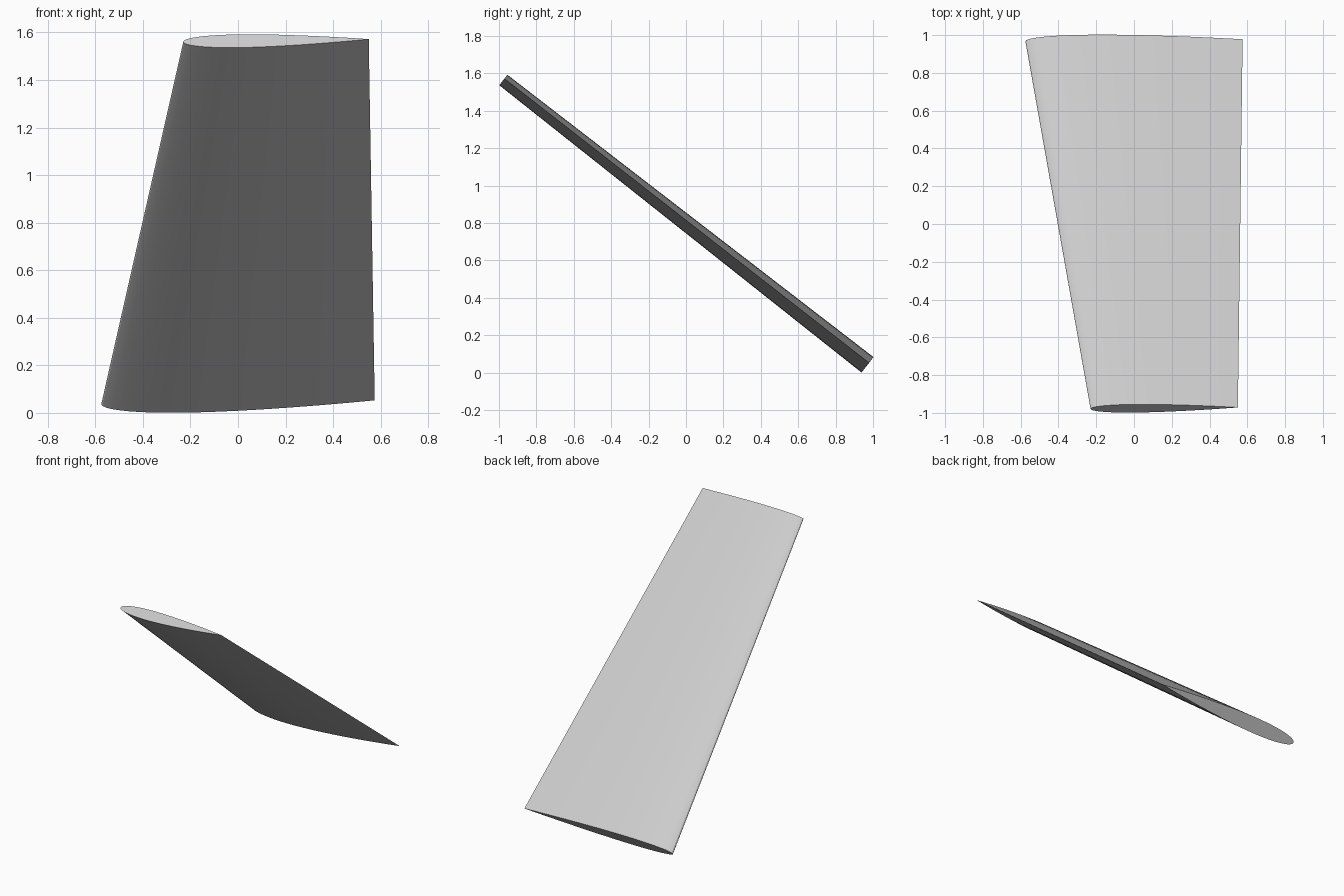
import bpy
import bmesh
import math
from mathutils import Vector

if "Cube" in bpy.data.objects:
    bpy.data.objects.remove(bpy.data.objects["Cube"], do_unlink=True)

STEPS = 24          # points along each side of the section
THICKNESS = 0.09    # thickness as a fraction of chord

# Leading and trailing edge points of the two end sections
root_lead, root_trail = Vector((-0.575, 0.967, 0.037)), Vector((0.575, 0.978, 0.053))
tip_lead, tip_trail = Vector((-0.23, -0.979, 1.561)), Vector((0.55, -0.971, 1.572))
span = (tip_lead + tip_trail - root_lead - root_trail)
span.x = 0
span.normalize()


def half_thickness(t):
    """Symmetric wing section, rounded in front and sharp behind."""
    return 5 * THICKNESS * (0.2969 * math.sqrt(t) - 0.126 * t - 0.3516 * t**2
                            + 0.2843 * t**3 - 0.1036 * t**4)


def section(bm, lead, trail):
    """Closed loop of vertices: over the top from the trailing edge, back underneath."""
    chord = trail - lead
    up = chord.cross(span).normalized()
    if up.z < 0:
        up.negate()
    loop = []
    for i in range(2 * STEPS):
        angle = math.pi * i / STEPS
        t = (1 + math.cos(angle)) / 2
        side = 1 if i < STEPS else -1
        offset = side * half_thickness(t) * chord.length if i else 0
        loop.append(bm.verts.new(lead + chord * t + up * offset))
    return loop


# Tapered wing panel lofted from root to tip, with flat end caps
bm = bmesh.new()
root = section(bm, root_lead, root_trail)
tip = section(bm, tip_lead, tip_trail)
for i in range(len(root)):
    j = (i + 1) % len(root)
    bm.faces.new((root[i], root[j], tip[j], tip[i]))
bm.faces.new(root)
bm.faces.new(tip)
bmesh.ops.recalc_face_normals(bm, faces=bm.faces)

mesh = bpy.data.meshes.new("wing_panel")
bm.to_mesh(mesh)
bm.free()
wing = bpy.data.objects.new("wing_panel", mesh)
bpy.context.collection.objects.link(wing)

# Plain light grey skin
grey = bpy.data.materials.new("light_grey")
grey.use_nodes = True
colour = (0.6, 0.6, 0.6, 1)
grey.diffuse_color = colour
grey.node_tree.nodes["Principled BSDF"].inputs["Base Color"].default_value = colour
mesh.materials.append(grey)

# Smooth skin, sharp ends and trailing edge
bpy.ops.object.select_all(action="DESELECT")
wing.select_set(True)
bpy.context.view_layer.objects.active = wing
bpy.ops.object.shade_smooth_by_angle(angle=math.radians(30))
